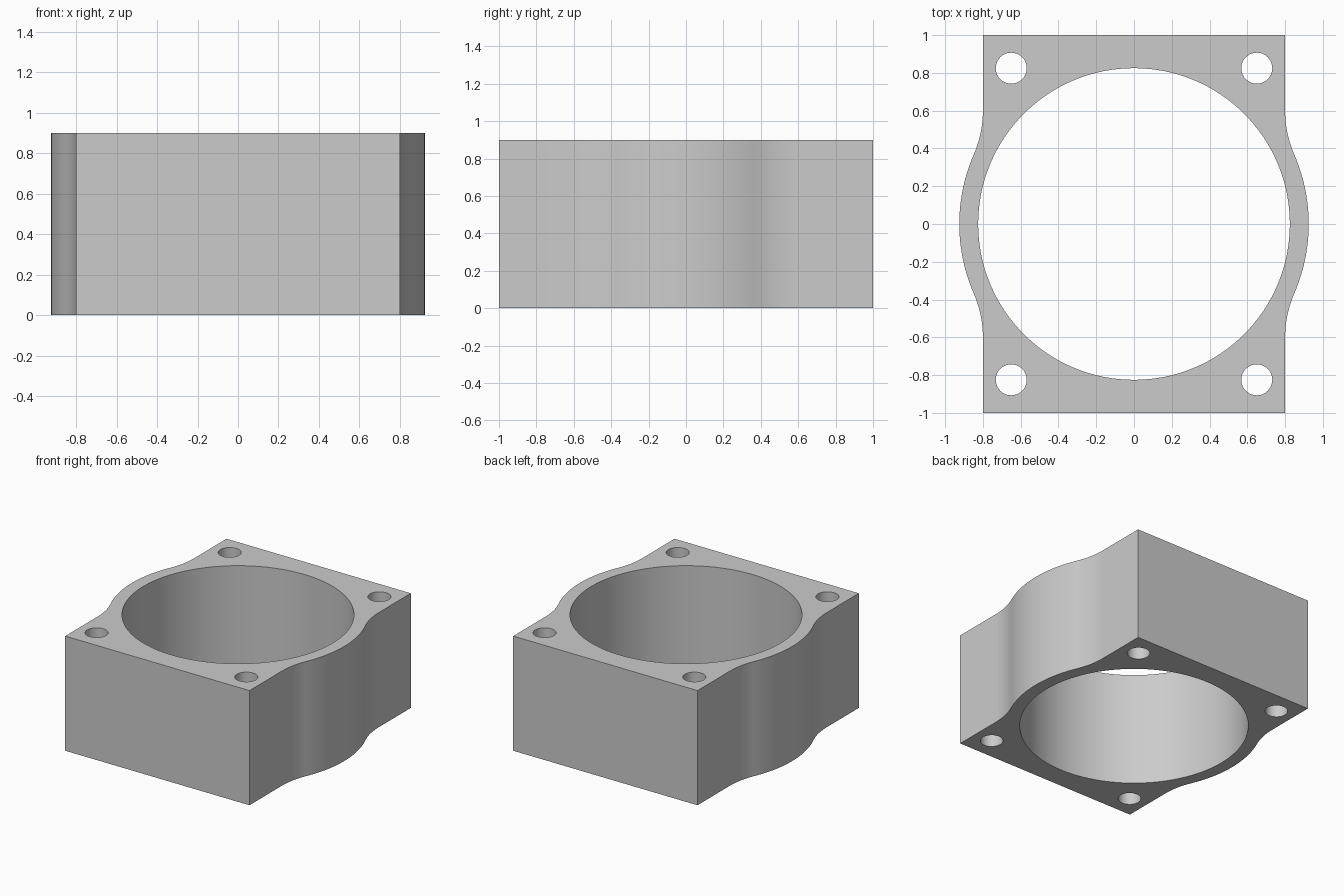
import bpy
import bmesh
from math import acos, atan2, cos, pi, radians, sin, sqrt

HEIGHT = 0.9
HALF_X, HALF_Y = 0.8, 1.0      # rectangular ends
BULGE_R = 0.925                # rounded sides
BLEND_R = 0.578                # concave fillet between bulge and straight side
BORE_R = 0.825
BOLT_R, BOLT_X, BOLT_Y = 0.082, 0.65, 0.825

if "Cube" in bpy.data.objects:
    bpy.data.objects.remove(bpy.data.objects["Cube"], do_unlink=True)


def arc(cx, cy, r, start, end, steps):
    """Points along an arc, both ends included."""
    angles = [start + (end - start) * i / steps for i in range(steps + 1)]
    return [(cx + r * cos(a), cy + r * sin(a)) for a in angles]


def circle(cx, cy, r, steps):
    return arc(cx, cy, r, 0, 2 * pi, steps)[:-1]


# Outer profile: one quarter, then mirrored to the other three
blend_x = HALF_X + BLEND_R
blend_y = sqrt((BULGE_R + BLEND_R) ** 2 - blend_x ** 2)
meet = atan2(blend_y, blend_x)
quarter = arc(0, 0, BULGE_R, 0, meet, 16)
quarter += arc(blend_x, blend_y, BLEND_R, pi + meet, pi, 12)[1:]
quarter.append((HALF_X, HALF_Y))
upper = quarter + [(-x, y) for x, y in reversed(quarter)]
outline = upper + [(x, -y) for x, y in reversed(upper[1:-1])]

# Bore and four bolt holes
loops = [outline, circle(0, 0, BORE_R, 128)]
loops += [circle(sx * BOLT_X, sy * BOLT_Y, BOLT_R, 40)
          for sx in (-1, 1) for sy in (-1, 1)]

# Fill the profile and extrude it upwards
bm = bmesh.new()
for loop in loops:
    verts = [bm.verts.new((x, y, 0)) for x, y in loop]
    for i, v in enumerate(verts):
        bm.edges.new((v, verts[(i + 1) % len(verts)]))
bmesh.ops.triangle_fill(bm, edges=bm.edges[:], use_beauty=True)
result = bmesh.ops.extrude_face_region(bm, geom=bm.faces[:], use_keep_orig=True)
top = [g for g in result["geom"] if isinstance(g, bmesh.types.BMVert)]
bmesh.ops.translate(bm, verts=top, vec=(0, 0, HEIGHT))
bmesh.ops.recalc_face_normals(bm, faces=bm.faces[:])
mesh = bpy.data.meshes.new("spacer_block")
bm.to_mesh(mesh)
bm.free()

block = bpy.data.objects.new("spacer_block", mesh)
bpy.context.collection.objects.link(block)

# Plain grey finish
grey = bpy.data.materials.new("light_grey")
grey.use_nodes = True
color = (0.6, 0.6, 0.6, 1)
grey.diffuse_color = color
grey.node_tree.nodes["Principled BSDF"].inputs["Base Color"].default_value = color
mesh.materials.append(grey)

# Smooth curved walls, crisp rims and corners
bpy.ops.object.select_all(action="DESELECT")
block.select_set(True)
bpy.context.view_layer.objects.active = block
bpy.ops.object.shade_smooth_by_angle(angle=radians(30))
